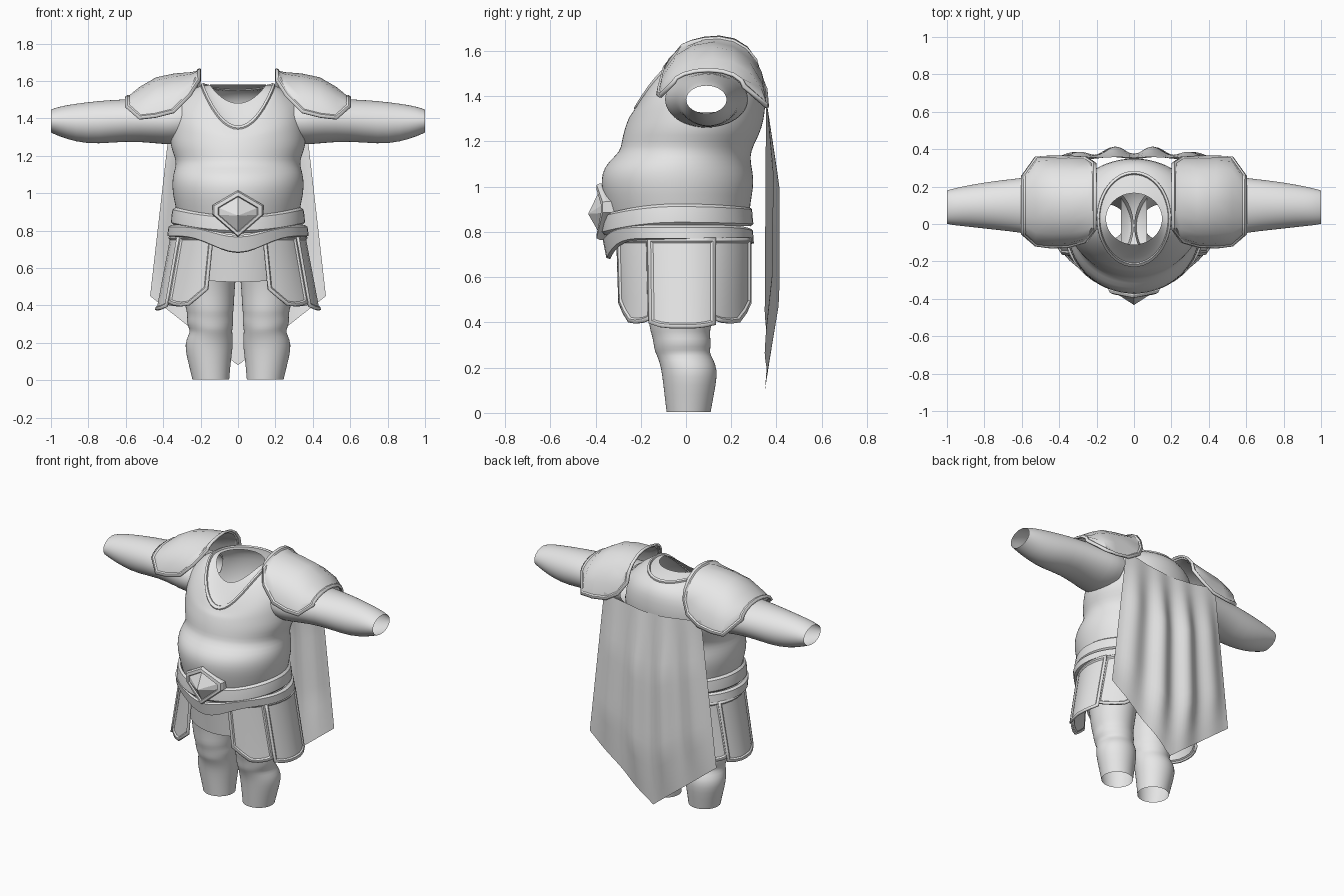
import bpy, bmesh, math

if "Cube" in bpy.data.objects:
    bpy.data.objects.remove(bpy.data.objects["Cube"])

cloth = bpy.data.materials.new("light_grey")
cloth.diffuse_color = (0.8, 0.8, 0.8, 1)
cloth.use_nodes = True
cloth.node_tree.nodes["Principled BSDF"].inputs["Base Color"].default_value = cloth.diffuse_color


def grid(name, rows, wrap_u=False, wrap_v=False, rim=0, thick=0, mirror=False,
         sub=0, angle=35, drop=None):
    """Skin a list of point rows; optional raised rim, thickness, mirror and smoothing."""
    bm = bmesh.new()
    vs = [[bm.verts.new(p) for p in r] for r in rows]
    nv, nu = len(vs), len(vs[0])
    for i in range(nv if wrap_v else nv - 1):
        for j in range(nu if wrap_u else nu - 1):
            a, b = vs[i], vs[(i + 1) % nv]
            k = (j + 1) % nu
            bm.faces.new((a[j], a[k], b[k], b[j]))
    if drop:
        bad = [f for f in bm.faces if drop(f.calc_center_median())]
        bmesh.ops.delete(bm, geom=bad, context='FACES')
    bm.normal_update()
    if rim:
        inner = bm.faces[:]
        bmesh.ops.inset_region(bm, faces=inner, thickness=rim, depth=0,
                               use_boundary=True, use_even_offset=True)
        bmesh.ops.inset_region(bm, faces=inner, thickness=0.008, depth=-0.008,
                               use_even_offset=True)
    me = bpy.data.meshes.new(name)
    bm.to_mesh(me)
    bm.free()
    me.materials.append(cloth)
    ob = bpy.data.objects.new(name, me)
    bpy.context.collection.objects.link(ob)
    bpy.context.view_layer.objects.active = ob
    ob.select_set(True)
    bpy.ops.object.shade_smooth_by_angle(angle=math.radians(angle))
    ob.select_set(False)
    if thick:
        m = ob.modifiers.new("thickness", 'SOLIDIFY')
        m.thickness, m.offset = thick, -1
    if mirror:
        ob.modifiers.new("mirror", 'MIRROR').use_clip = False
    if sub:
        m = ob.modifiers.new("smooth", 'SUBSURF')
        m.levels = m.render_levels = sub
    return ob


def ring(hw, yf, yb, zf, zs=None, zb=None, p=2, n=48):
    """Oval around the body; height may differ at front, side and back."""
    zs = zf if zs is None else zs
    zb = zs if zb is None else zb
    pts = []
    for j in range(n):
        a = 2 * math.pi * j / n
        c, s = math.cos(a), math.sin(a)
        end = zf if s < 0 else zb
        pts.append((hw * c, (yf + yb) / 2 + (yb - yf) / 2 * s,
                    zs + (end - zs) * abs(s) ** p))
    return pts


# torso: belly, chest, shoulders, then V neckline and neck opening
torso = [(.32, -.34, .28, .86), (.335, -.36, .285, .93), (.35, -.375, .3, 1.0),
         (.353, -.373, .297, 1.06), (.345, -.345, .285, 1.11), (.33, -.29, .287, 1.155),
         (.34, -.285, .308, 1.2), (.364, -.272, .335, 1.255), (.362, -.257, .35, 1.295, 1.33),
         (.357, -.25, .352, 1.31, 1.39), (.335, -.238, .345, 1.325, 1.47),
         (.27, -.23, .32, 1.338, 1.54, 1.52), (.192, -.222, .278, 1.35, 1.58, 1.55),
         (.184, -.205, .262, 1.36, 1.575, 1.555), (.168, -.155, .21, 1.42, 1.575, 1.57),
         (.15, -.11, .165, 1.48, 1.58, 1.58)]
grid("torso", [ring(*r, p=1.9) for r in torso], wrap_u=True, sub=1, angle=180,
     drop=lambda c: abs(c.x) > .2 and ((c.y - .09) / .155) ** 2 + ((c.z - 1.395) / .085) ** 2 < 1)

# slim raised trim along the V neckline
trim = [(.2, -.226, .283, 1.335, 1.57, 1.54), (.198, -.23, .284, 1.348, 1.584, 1.555),
        (.186, -.215, .27, 1.362, 1.588, 1.562), (.18, -.2, .26, 1.358, 1.57, 1.55)]
grid("neck_trim", [ring(*r, p=1.9) for r in trim], wrap_u=True, wrap_v=True)

# belt and pointed waistband
belt = [(.345, -.36, .285, .785, .83, .825), (.358, -.373, .298, .80, .843, .835),
        (.356, -.371, .294, .84, .88, .87), (.35, -.368, .292, .87, .912, .9),
        (.335, -.355, .28, .88, .924, .91), (.31, -.33, .26, .83, .87, .87)]
grid("belt", [ring(*r) for r in belt], wrap_u=True, wrap_v=True)
band = [(.355, -.335, .28, .68, .765, .745), (.378, -.352, .3, .685, .772, .75),
        (.372, -.368, .296, .765, .82, .805), (.355, -.36, .285, .775, .83, .815),
        (.32, -.33, .26, .73, .8, .78)]
grid("waistband", [ring(*r, p=8) for r in band], wrap_u=True, wrap_v=True)

# buckle: hexagonal frame bent around the belly, with a faceted gem
outline = [(0, 1.015), (-.137, .935), (-.137, .885), (0, .765), (.137, .885), (.137, .935)]
layers = [(1, -.345), (1, -.382), (.94, -.395), (.78, -.395), (.74, -.384), (.01, -.432)]
grid("buckle", [[(x * s, y + 1.6 * (x * s) ** 2, .88 + (z - .88) * s) for x, z in outline]
                for s, y in layers], wrap_u=True, angle=20)

# tunic hem under the skirt plates, with a crotch saddle between the legs
grid("tunic_hem", [ring(*r) for r in [(.305, -.265, .24, .525, .55), (.31, -.28, .25, .66),
                                      (.32, -.3, .26, .82)]], wrap_u=True)
grid("crotch_saddle", [[(x, .25 * math.sin(a), .74 - .2 * math.cos(a) + 6 * x * x)
                        for x in (.07, .035, 0, -.035, -.07)]
                       for a in [math.pi * (k / 12 - .5) for k in range(13)]], angle=180)


# skirt plates, flaring towards the bottom
def plate(name, a0, a1, bottoms, scale):
    n = len(bottoms) - 1
    rows = []
    for v in range(7):
        t = v / 6
        row = []
        for j, zb in enumerate(bottoms):
            a = math.radians(a0 + (a1 - a0) * j / n)
            hw = .44 + (.365 - .44) * t
            d = (.328 if a < 0 else .312) + (.01 if a < 0 else 0) * t
            row.append((scale * hw * math.cos(a), scale * d * math.sin(a),
                        zb + (.775 - zb) * t))
        rows.append(row)
    grid(name, rows, rim=.016, thick=.012, mirror=True)


plate("front_skirt_plate", -68, -29, [.485, .44, .40, .395, .40, .415], .985)
plate("side_skirt_plate", -30, 25, [.395, .38, .375, .375, .375, .38, .39], 1.01)
plate("back_skirt_plate", 22, 70, [.415, .40, .395, .40, .44, .485], .99)

# trouser legs: open tubes with folds at the knee
legs = [(.046, .245, -.087, .11, .004), (.04, .263, -.096, .124, .08),
        (.028, .285, -.106, .14, .165), (.026, .279, -.115, .133, .215),
        (.03, .258, -.13, .11, .255), (.03, .262, -.14, .106, .275), (.022, .277, -.145, .113, .31),
        (.028, .27, -.152, .105, .345), (.022, .278, -.163, .11, .375),
        (.02, .29, -.165, .122, .43), (.012, .3, -.18, .15, .54), (0, .31, -.22, .2, .66)]
rows = []
for x0, x1, y0, y1, z in legs:
    rows.append([((x0 + x1) / 2 + (x1 - x0) / 2 * x, (y0 + y1) / 2 + (y1 - y0) / 2 * y, z)
                 for x, y, _ in ring(1, -1, 1, 0, n=24)])
grid("trouser_leg", rows, wrap_u=True, mirror=True, sub=1, angle=180)

# sleeves: hollow tubes open at the wrist
arms = [(.3, .09, 1.388, .18, .122), (.36, .09, 1.385, .19, .128), (.45, .095, 1.386, .172, .119),
        (.6, .1, 1.391, .147, .113), (.75, .1, 1.377, .131, .117), (.87, .097, 1.376, .114, .103),
        (.96, .092, 1.384, .1, .079), (1.0, .09, 1.385, .09, .062)]
grid("sleeve", [[(x, cy + ry * c, cz + rz * s) for c, s, _ in ring(1, -1, 1, 0, n=24)]
                for x, cy, cz, ry, rz in arms], wrap_u=True, mirror=True, sub=1, angle=180)

# shoulder guards: tapered arches, lower at the back, with a raised rim
guard = [(.20, 1.668, 1.60, 1.50, -.03, .325), (.25, 1.655, 1.52, 1.42, -.10, .36),
         (.34, 1.648, 1.43, 1.365, -.128, .366), (.44, 1.627, 1.405, 1.35, -.132, .367),
         (.53, 1.575, 1.395, 1.35, -.12, .36), (.605, 1.515, 1.46, 1.44, -.055, .255)]
rows = []
for x, top, ef, eb, yf, yb in guard:
    row = []
    for j in range(9):
        c, s = math.cos(math.pi * j / 8), math.sin(math.pi * j / 8)
        end = eb if c > 0 else ef
        row.append((x, (yf + yb) / 2 + (yb - yf) / 2 * c, end + (top - end) * s))
    rows.append(row)
grid("shoulder_guard", rows, rim=.017, thick=.012, mirror=True, angle=30)

# cape: hanging sheet with soft vertical folds and a pointed hem
rows = []
for v in range(17):
    t = v / 16
    row = []
    for j in range(41):
        u = 1 - j / 20
        z0 = .08 + .37 * abs(u)
        z1 = 1.36 + .05 * abs(u) ** 1.5
        env = min(1, .25 + 3 * t, .1 + 3 * (1 - t))
        fold = .04 * env * math.sin(2 * math.pi * u) ** 2 * (1 if abs(u) < .5 else .6)
        sway = .024 * min(1, 3.5 * t, 3 * (1 - t)) * (1 - u * u)
        row.append((u * (.47 - .11 * t), .348 + .006 * t + sway + fold, z0 + (z1 - z0) * t))
    rows.append(row)
grid("cape", rows, angle=60)
